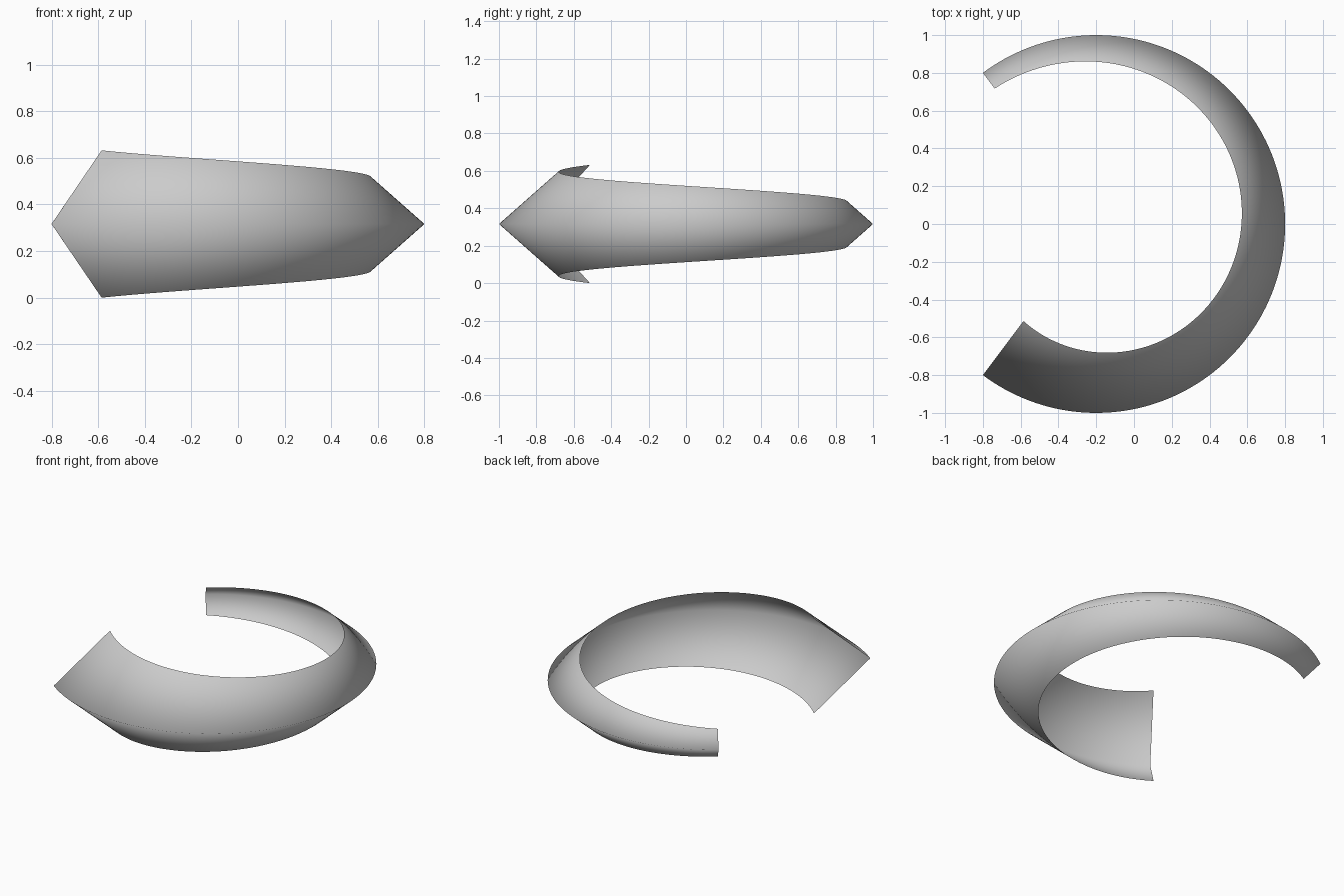
import bpy, bmesh
from math import acos, cos, sin

cube = bpy.data.objects.get("Cube")
if cube:
    bpy.data.objects.remove(cube, do_unlink=True)

# Sweep settings: an open V section that shrinks along an arc
STEPS = 128
SWEEP = acos(-0.6)            # half of the arc
CENTRE_X = -0.2
DEPTH = (0.358, 0.104)        # inward reach of the V, start and end
HALF_HEIGHT = (0.316, 0.092)  # rise of each leg, start and end
MID_Z = HALF_HEIGHT[0]


def mix(pair, t):
    return pair[0] + (pair[1] - pair[0]) * t


def section(bm, t):
    """Top lip, outer ridge and bottom lip of the V at fraction t."""
    angle = SWEEP * (2 * t - 1)
    inner, rise = 1 - mix(DEPTH, t), mix(HALF_HEIGHT, t)
    points = [(inner, rise), (1, 0), (inner, -rise)]
    return [bm.verts.new((CENTRE_X + r * cos(angle), r * sin(angle), MID_Z + z))
            for r, z in points]


# Tapered band
bm = bmesh.new()
rows = [section(bm, i / STEPS) for i in range(STEPS + 1)]
for a, b in zip(rows, rows[1:]):
    for k in range(2):
        face = bm.faces.new((a[k], a[k + 1], b[k + 1], b[k]))
        face.smooth = True
bm.normal_update()
mesh = bpy.data.meshes.new("tapered_band")
bm.to_mesh(mesh)
bm.free()
band = bpy.data.objects.new("tapered_band", mesh)
bpy.context.collection.objects.link(band)

# Plain light grey
grey = bpy.data.materials.new("light_grey")
grey.use_nodes = True
colour = (0.6, 0.6, 0.6, 1)
grey.diffuse_color = colour
grey.node_tree.nodes["Principled BSDF"].inputs["Base Color"].default_value = colour
mesh.materials.append(grey)
